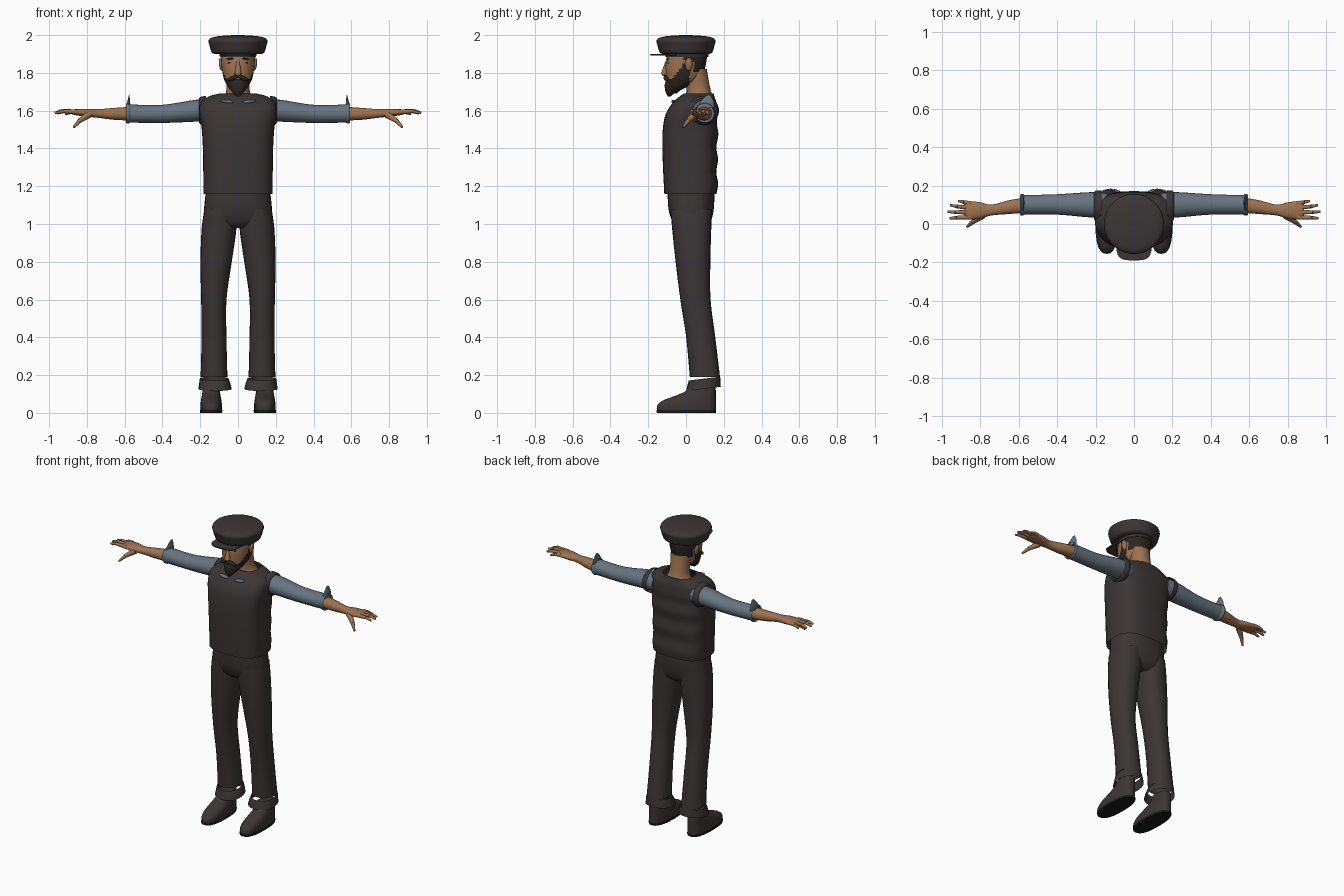
import bpy, bmesh, math
from mathutils import Vector, Matrix

if "Cube" in bpy.data.objects:
    bpy.data.objects.remove(bpy.data.objects["Cube"])


def material(name, rgb):
    m = bpy.data.materials.new(name)
    m.use_nodes = True
    m.diffuse_color = (*rgb, 1)
    m.node_tree.nodes["Principled BSDF"].inputs["Base Color"].default_value = (*rgb, 1)
    return m


CLOTH = material("charcoal cloth", (0.045, 0.036, 0.037))
SKIN = material("tan skin", (0.34, 0.17, 0.085))
SHIRT = material("blue grey shirt", (0.135, 0.175, 0.215))
HAIR = material("dark hair", (0.025, 0.019, 0.017))
SOLE = material("black sole", (0.012, 0.011, 0.011))


def finish(name, bm, *mats):
    bmesh.ops.recalc_face_normals(bm, faces=bm.faces)
    me = bpy.data.meshes.new(name)
    bm.to_mesh(me)
    bm.free()
    for m in mats:
        me.materials.append(m)
    me.shade_smooth()
    me.set_sharp_from_angle(angle=math.radians(50))
    ob = bpy.data.objects.new(name, me)
    bpy.context.collection.objects.link(ob)
    return ob


def spline(rows, sub):
    """Catmull-Rom interpolation of cross-section rows."""
    out = []
    for i in range(len(rows) - 1):
        a, b, c, d = (rows[max(0, min(len(rows) - 1, i + k))] for k in (-1, 0, 1, 2))
        for k in range(sub):
            t = k / sub
            out.append([q + t * (r - p) / 2 + t * t * (2 * p - 5 * q + 4 * r - s) / 2
                        + t ** 3 * (3 * q - p - 3 * r + s) / 2
                        for p, q, r, s in zip(a, b, c, d)])
    return out + [list(rows[-1])]


def loft(name, rows, mats, axis="z", n=2, seg=24, sub=4, side=1, cap=True, warp=None, rule=None):
    """Rows: position on the axis, two centres, two radii. Sections are superellipses."""
    bm = bmesh.new()
    rings = []
    for t, c1, c2, r1, r2 in spline(rows, sub):
        ring = []
        for k in range(seg):
            u = 2 * math.pi * k / seg
            cu, su = math.cos(u), math.sin(u)
            a = c1 + r1 * math.copysign(abs(cu) ** (2 / n), cu)
            b = c2 + r2 * math.copysign(abs(su) ** (2 / n), su)
            p = Vector((a, b, t) if axis == "z" else (t, a, b))
            if warp:
                p = warp(p)
            p.x *= side
            ring.append(bm.verts.new(p))
        rings.append(ring)
    for lo, hi in zip(rings, rings[1:]):
        for k in range(seg):
            j = (k + 1) % seg
            bm.faces.new((lo[k], lo[j], hi[j], hi[k]))
    if cap:
        bm.faces.new(rings[0])
        bm.faces.new(rings[-1])
    if rule:
        for f in bm.faces:
            f.material_index = rule(f.calc_center_median())
    return finish(name, bm, *mats)


def blob(name, centre, radii, mat, tilt=0, side=1):
    """Ellipsoid, tilted about the y axis."""
    bm = bmesh.new()
    bmesh.ops.create_uvsphere(bm, u_segments=16, v_segments=10, radius=1)
    m = (Matrix.Translation((centre[0] * side, *centre[1:]))
         @ Matrix.Rotation(tilt * side, 4, "Y") @ Matrix.Diagonal((*radii, 1)))
    bmesh.ops.transform(bm, matrix=m, verts=bm.verts)
    return finish(name, bm, mat)


def taper(name, start, end, r1, r2, mat, side=1):
    """Tapered rod between two points."""
    a, b = (Vector((p[0] * side, p[1], p[2])) for p in (start, end))
    bm = bmesh.new()
    bmesh.ops.create_cone(bm, cap_ends=True, segments=10, radius1=r1, radius2=r2, depth=(b - a).length)
    q = (b - a).to_track_quat("Z", "Y").to_matrix().to_4x4()
    bmesh.ops.transform(bm, matrix=Matrix.Translation((a + b) / 2) @ q, verts=bm.verts)
    return finish(name, bm, mat)


# Cap: crown, band and thin visor
loft("cap_crown", [(1.9, 0, 0, .125, .125), (1.91, 0, 0, .14, .14), (1.945, 0, 0, .151, .151),
                   (1.97, 0, 0, .156, .156), (1.986, 0, 0, .14, .14), (1.996, 0, 0, .09, .09),
                   (2.0, 0, 0, .02, .02)], [CLOTH], seg=36)
loft("cap_band", [(1.885, 0, .005, .096, .113), (1.91, 0, .005, .1, .115)], [CLOTH])
loft("cap_visor", [(1.893, 0, -.1, .088, .088), (1.9, 0, -.1, .092, .09)], [CLOTH], n=3.5, sub=1)


# Head: skin with hair at the back and a beard along the jaw
def head_rule(c):
    if c.z > 1.8 and c.y > .04 or c.z > 1.865 and c.y > -.015:
        return 1
    return int(c.y < .02 and c.z < 1.765 + max(0, c.y + .075) * 1.3)


loft("head", [(1.69, 0, -.07, .02, .02), (1.71, 0, -.063, .04, .038), (1.74, 0, -.036, .062, .068),
              (1.78, 0, -.012, .078, .094), (1.84, 0, -.002, .087, .106), (1.9, 0, .006, .09, .106),
              (1.93, 0, .006, .085, .1)],
     [SKIN, HAIR], n=2.25, seg=48, sub=7, rule=head_rule)
loft("neck", [(1.59, 0, .075, .12, .085), (1.65, 0, .078, .088, .074), (1.69, 0, .07, .066, .066),
              (1.74, 0, .062, .06, .062), (1.82, 0, .05, .065, .06)], [SKIN])
loft("beard", [(1.675, 0, -.088, .008, .008), (1.7, 0, -.084, .032, .025), (1.735, 0, -.08, .043, .033),
               (1.757, 0, -.08, .034, .027)], [HAIR])
taper("nose", (0, -.114, 1.793), (0, -.1, 1.86), .019, .009, SKIN)
blob("nose_tip", (0, -.118, 1.796), (.015, .012, .012), SKIN)
for s, label in ((1, "left"), (-1, "right")):
    blob(label + "_moustache", (.025, -.104, 1.774), (.034, .015, .011), HAIR, .4, s)
    blob(label + "_ear", (.09, .015, 1.845), (.011, .02, .034), SKIN, .15, s)
    blob(label + "_eye", (.037, -.094, 1.853), (.016, .005, .006), SOLE, 0, s)
    blob(label + "_brow", (.038, -.097, 1.875), (.024, .006, .005), HAIR, .1, s)


# Vest with soft folds across the back
def vest_folds(p):
    if p.y > .06 and p.z < 1.58:
        p.y += .005 * math.sin(p.z * 48) * min(1, (p.y - .06) * 14)
    return p


loft("vest", [(1.16, 0, .025, .183, .14), (1.28, 0, .022, .184, .143), (1.4, 0, .02, .186, .145),
              (1.5, 0, .022, .192, .145), (1.58, 0, .03, .203, .138), (1.64, 0, .045, .2, .117),
              (1.675, 0, .058, .155, .092), (1.69, 0, .068, .1, .08)],
     [CLOTH], n=2.9, seg=40, sub=5, cap=False, warp=vest_folds)

# Trousers: seat
loft("trouser_seat", [(.98, 0, .03, .13, .07), (1.01, 0, .03, .178, .1), (1.08, 0, .027, .18, .12),
                      (1.19, 0, .027, .168, .125)], [CLOTH], n=2.4, seg=32)

for s, label in ((1, "left_"), (-1, "right_")):
    # Trouser leg and turned-up hem, higher at the back
    loft(label + "trouser_leg", [(1.08, .095, .028, .082, .11), (.98, .1, .03, .092, .104),
                                 (.8, .116, .037, .083, .092), (.6, .128, .05, .067, .08),
                                 (.4, .127, .078, .066, .077), (.19, .127, .1, .071, .08)],
         [CLOTH], n=2.2, side=s, cap=False)
    loft(label + "trouser_hem", [(.128, .122, .092, .088, .092), (.155, .123, .095, .083, .088),
                                 (.182, .126, .098, .076, .083)],
         [CLOTH], n=2.2, side=s, cap=False, warp=lambda p: p + Vector((0, 0, (p.y - .1) * .12)))
    # Shoe and sole
    loft(label + "shoe", [(.012, .142, .002, .056, .156), (.04, .142, .003, .057, .155),
                          (.066, .142, .018, .054, .14), (.09, .142, .05, .05, .108),
                          (.115, .142, .078, .046, .08), (.15, .142, .09, .042, .065)],
         [CLOTH], n=2.5, side=s)
    loft(label + "sole", [(0, .142, .002, .058, .156), (.014, .142, .002, .059, .158)],
         [SOLE], n=2.5, side=s, sub=1)
    # Shirt sleeve, cuff with raised flap, armhole edge and collar
    loft(label + "sleeve", [(.14, .1, 1.6, .06, .055), (.22, .1, 1.6, .066, .058),
                            (.4, .102, 1.583, .053, .048), (.58, .1, 1.585, .05, .048)],
         [SHIRT], axis="x", side=s)
    loft(label + "sleeve_cuff", [(.57, .1, 1.587, .051, .05), (.582, .1, 1.587, .057, .055),
                                 (.594, .1, 1.587, .053, .051)], [SHIRT], axis="x", side=s, cap=False)
    loft(label + "cuff_flap", [(1.615, .581, .105, .011, .046), (1.65, .579, .112, .007, .034),
                               (1.682, .576, .12, .002, .01)], [SHIRT], side=s)
    loft(label + "armhole_edge", [(.17, .09, 1.6, .084, .078), (.195, .092, 1.6, .083, .074),
                                  (.207, .095, 1.6, .072, .064)], [CLOTH], axis="x", side=s, cap=False)
    blob(label + "collar", (.058, -.064, 1.648), (.036, .014, .009), SHIRT, -.12, s)
    # Forearm, palm and fingers
    loft(label + "forearm_and_palm", [(.55, .1, 1.585, .04, .037), (.65, .088, 1.583, .036, .032),
                                      (.74, .073, 1.585, .028, .023), (.8, .071, 1.589, .042, .021),
                                      (.86, .071, 1.592, .048, .016), (.885, .071, 1.592, .04, .009)],
         [SKIN], axis="x", side=s, n=2.2)
    for finger, base, knuckle, tip in (
            ("index", .035, (.925, .033, 1.597), (.96, .03, 1.588)),
            ("middle", .06, (.93, .062, 1.6), (.97, .064, 1.588)),
            ("ring", .085, (.92, .091, 1.597), (.957, .098, 1.586)),
            ("little", .107, (.885, .114, 1.592), (.915, .12, 1.582))):
        start = (.85, base, 1.593)
        taper(label + finger + "_finger", start, knuckle, .0125, .01, SKIN, s)
        taper(label + finger + "_fingertip", knuckle, tip, .01, .006, SKIN, s)
    taper(label + "thumb", (.79, .045, 1.58), (.84, .01, 1.545), .02, .012, SKIN, s)
    taper(label + "thumb_tip", (.84, .01, 1.545), (.87, -.015, 1.512), .012, .006, SKIN, s)
